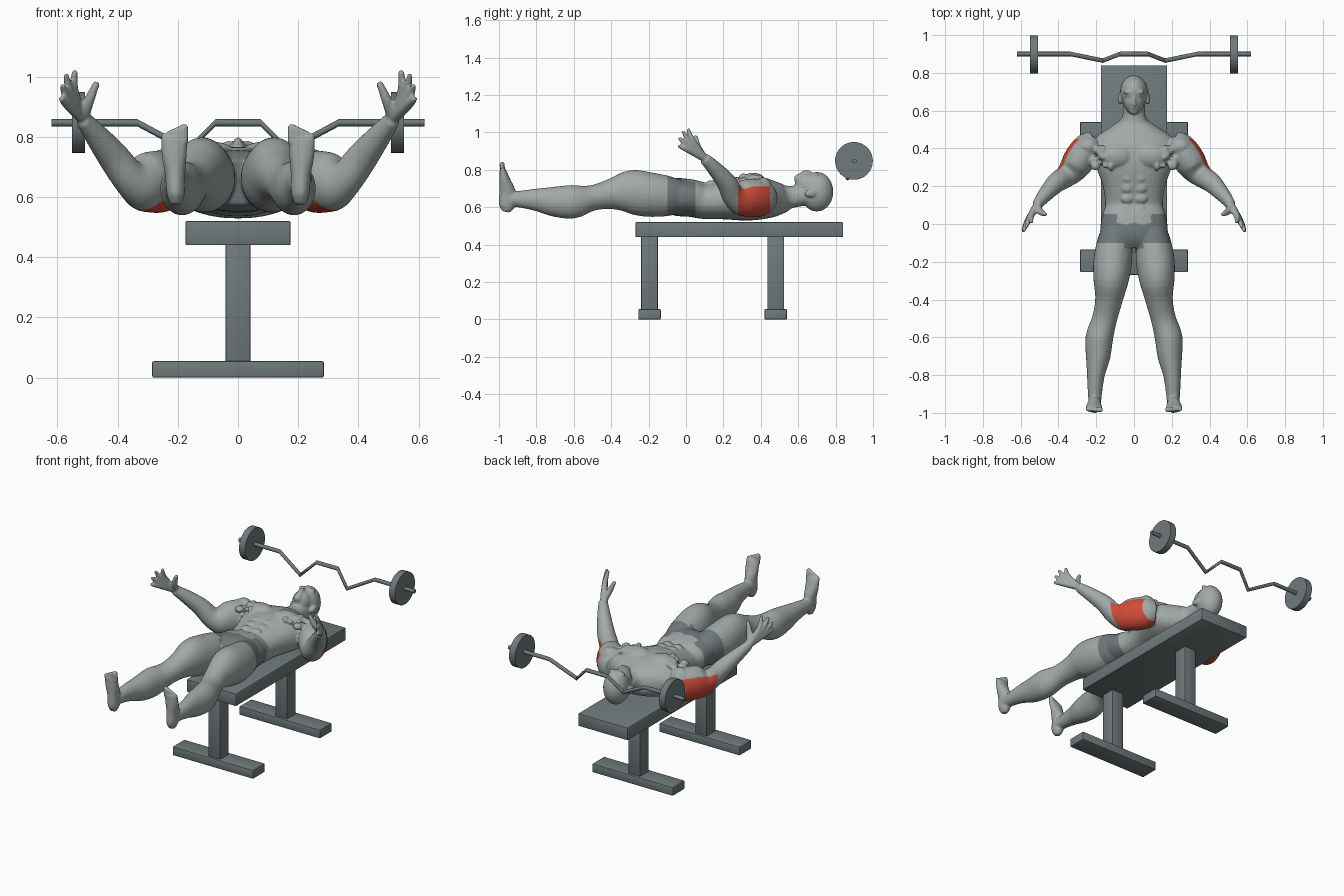
import bpy, bmesh, math, random
from mathutils import Vector, Matrix

cube = bpy.data.objects.get("Cube")
if cube:
    bpy.data.objects.remove(cube, do_unlink=True)


def material(name, rgb):
    m = bpy.data.materials.new(name)
    m.use_nodes = True
    m.diffuse_color = (*rgb, 1)
    m.node_tree.nodes["Principled BSDF"].inputs["Base Color"].default_value = (*rgb, 1)
    return m


SKIN = material("skin grey", (0.36, 0.40, 0.39))
DARK = material("dark grey", (0.16, 0.195, 0.20))
RED = material("muscle red", (0.62, 0.07, 0.04))


def finish(name, bm, mats, angle=35):
    bmesh.ops.recalc_face_normals(bm, faces=bm.faces)
    mesh = bpy.data.meshes.new(name)
    bm.to_mesh(mesh)
    bm.free()
    ob = bpy.data.objects.new(name, mesh)
    bpy.context.collection.objects.link(ob)
    for m in mats:
        mesh.materials.append(m)
    bpy.ops.object.select_all(action="DESELECT")
    ob.select_set(True)
    bpy.context.view_layer.objects.active = ob
    bpy.ops.object.shade_smooth_by_angle(angle=math.radians(angle))
    return ob


def smooth_stations(rows, steps):
    """Catmull-Rom interpolation through rows of (x, y, z, rx, ry)."""
    out = []
    for i in range(len(rows) - 1):
        p = [rows[max(0, min(len(rows) - 1, i + k))] for k in (-1, 0, 1, 2)]
        for s in range(steps):
            t = s / steps
            out.append([b + t / 2 * (c - a + t * (2 * a - 5 * b + 4 * c - d
                        + t * (3 * (b - c) + d - a))) for a, b, c, d in zip(*p)])
    return out + [list(rows[-1])]


def tube(bm, rows, sides=20, steps=4, power=1.0, signs=(1,)):
    """Closed loft along a path of elliptical sections."""
    rows = smooth_stations(rows, steps)
    centres = [Vector(r[:3]) for r in rows]
    for s in signs:
        rings = []
        for i, r in enumerate(rows):
            t = (centres[min(i + 1, len(rows) - 1)] - centres[max(i - 1, 0)]).normalized()
            a = Vector((1, 0, 0))
            a = (a - t * t.dot(a)).normalized()
            b = t.cross(a)
            ring = []
            for k in range(sides):
                ang = math.tau * k / sides
                c, d = math.cos(ang), math.sin(ang)
                p = centres[i] + a * r[3] * math.copysign(abs(c) ** power, c) \
                    + b * r[4] * math.copysign(abs(d) ** power, d)
                ring.append(bm.verts.new((p.x * s, p.y, p.z)))
            rings.append(ring)
        for lo, hi in zip(rings, rings[1:]):
            for k in range(sides):
                n = (k + 1) % sides
                bm.faces.new((lo[k], lo[n], hi[n], hi[k]))
        bm.faces.new(rings[0])
        bm.faces.new(rings[-1])


def blob(bm, centre, radii, signs=(1,)):
    for s in signs:
        mat = Matrix.Translation((centre[0] * s, *centre[1:])) @ Matrix.Diagonal((*radii, 1))
        bmesh.ops.create_uvsphere(bm, u_segments=20, v_segments=12, radius=1, matrix=mat)


def box(name, lo, hi):
    bm = bmesh.new()
    lo, hi = Vector(lo), Vector(hi)
    mat = Matrix.Translation((lo + hi) / 2) @ Matrix.Diagonal((*(hi - lo), 1))
    bmesh.ops.create_cube(bm, size=1, matrix=mat)
    bmesh.ops.bevel(bm, geom=bm.edges[:], offset=0.005, segments=2, affect="EDGES", profile=0.5)
    return finish(name, bm, [DARK])


# Bench
box("bench_pad", (-0.175, -0.27, 0.44), (0.175, 0.84, 0.52))
for label, y in (("front", -0.195), ("rear", 0.48)):
    box(label + "_post", (-0.042, y - 0.045, 0.05), (0.042, y + 0.045, 0.445))
    box(label + "_foot", (-0.285, y - 0.06, 0), (0.285, y + 0.06, 0.055))

# Bent curl bar and its plates
half = [(0.075, 0.9, 0.847), (0.165, 0.865, 0.756), (0.335, 0.9, 0.847), (0.62, 0.9, 0.847)]
path = [(-x, y, z) for x, y, z in reversed(half)] + half
bm = bmesh.new()
rings = []
for x, y, z in path:
    rings.append([bm.verts.new((x, y + 0.012 * math.cos(k * math.tau / 12),
                                z + 0.012 * math.sin(k * math.tau / 12))) for k in range(12)])
for lo, hi in zip(rings, rings[1:]):
    for k in range(12):
        bm.faces.new((lo[k], lo[k - 1], hi[k - 1], hi[k]))
bm.faces.new(rings[0])
bm.faces.new(rings[-1])
finish("curl_bar", bm, [DARK])
for label, x in (("left", 0.53), ("right", -0.53)):
    bm = bmesh.new()
    bmesh.ops.create_cone(bm, cap_ends=True, segments=40, radius1=0.101, radius2=0.101, depth=0.042,
                          matrix=Matrix.Translation((x, 0.898, 0.848)) @ Matrix.Rotation(math.pi / 2, 4, "Y"))
    finish(label + "_plate", bm, [DARK])

# Body masses, fused afterwards
BOTH = (1, -1)
bm = bmesh.new()
tube(bm, [(0, -0.12, 0.65, 0.11, 0.075), (0, -0.06, 0.655, 0.175, 0.1), (0, 0.03, 0.648, 0.172, 0.1),
          (0, 0.1, 0.632, 0.153, 0.095), (0, 0.2, 0.64, 0.165, 0.105), (0, 0.3, 0.647, 0.2, 0.118),
          (0, 0.39, 0.648, 0.225, 0.115), (0, 0.46, 0.645, 0.2, 0.1), (0, 0.52, 0.648, 0.115, 0.078),
          (0, 0.56, 0.655, 0.065, 0.06), (0, 0.64, 0.665, 0.058, 0.055)], 32, power=0.88)
blob(bm, (0.09, 0.36, 0.72), (0.1, 0.075, 0.065), BOTH)
for i in range(4):
    blob(bm, (0.036, 0.08 + 0.055 * i, 0.72 + 0.007 * i), (0.034, 0.027, 0.018), BOTH)

# Head and face
blob(bm, (0, 0.7, 0.683), (0.074, 0.088, 0.106))
blob(bm, (0, 0.65, 0.715), (0.056, 0.068, 0.068))
blob(bm, (0, 0.598, 0.752), (0.026, 0.02, 0.024))
blob(bm, (0, 0.645, 0.783), (0.011, 0.03, 0.016))
blob(bm, (0, 0.634, 0.785), (0.018, 0.009, 0.012))
blob(bm, (0, 0.614, 0.773), (0.022, 0.01, 0.012))
blob(bm, (0.03, 0.698, 0.773), (0.026, 0.01, 0.014), BOTH)
blob(bm, (0.028, 0.68, 0.765), (0.014, 0.008, 0.013), BOTH)
blob(bm, (0.074, 0.663, 0.675), (0.011, 0.032, 0.022), BOTH)

# Legs
tube(bm, [(0.09, -0.03, 0.655, 0.08, 0.09), (0.102, -0.1, 0.66, 0.094, 0.108),
          (0.113, -0.2, 0.668, 0.102, 0.119), (0.122, -0.3, 0.682, 0.093, 0.116),
          (0.133, -0.4, 0.67, 0.073, 0.082), (0.155, -0.5, 0.65, 0.066, 0.068),
          (0.183, -0.6, 0.63, 0.073, 0.089), (0.19, -0.7, 0.63, 0.065, 0.081),
          (0.202, -0.8, 0.64, 0.047, 0.06), (0.207, -0.9, 0.643, 0.037, 0.043),
          (0.207, -0.96, 0.64, 0.032, 0.038)], 28, signs=BOTH)
tube(bm, [(0.207, -0.962, 0.575, 0.016, 0.02), (0.207, -0.957, 0.61, 0.03, 0.043),
          (0.209, -0.955, 0.68, 0.034, 0.044), (0.212, -0.968, 0.74, 0.042, 0.031),
          (0.212, -0.98, 0.8, 0.045, 0.017)], signs=BOTH)
for i in range(5):
    x, top, r = 0.179 + 0.017 * i, 0.842 - 0.007 * i, 0.014 - 0.0015 * i
    tube(bm, [(x, -0.98, 0.78, r, r), (x, -0.983, top - 0.01, r, r), (x, -0.983, top, r / 2, r / 2)],
         10, signs=BOTH)

# Arms
tube(bm, [(0.2, 0.43, 0.65, 0.07, 0.075), (0.245, 0.4, 0.65, 0.083, 0.1), (0.29, 0.34, 0.65, 0.085, 0.102),
          (0.325, 0.29, 0.648, 0.075, 0.09), (0.365, 0.25, 0.67, 0.058, 0.062),
          (0.415, 0.215, 0.735, 0.052, 0.053), (0.475, 0.15, 0.81, 0.038, 0.04),
          (0.515, 0.1, 0.86, 0.026, 0.03)], 24, signs=BOTH)
blob(bm, (0.245, 0.41, 0.67), (0.072, 0.06, 0.09), BOTH)

# Lumpy muscle ends on the chest and biceps
random.seed(4)
for i in range(14):
    x = random.uniform(0.1, 0.32)
    blob(bm, (x, random.uniform(0.3, 0.4), 0.76 - 0.25 * abs(x - 0.12)),
         [random.uniform(0.012, 0.028) for k in range(3)], BOTH)

# Hands
wrist = (0.515, 0.1, 0.86)
knuckles = [(0.545, 0.04, 0.948), (0.556, 0.025, 0.94), (0.564, 0.012, 0.926), (0.568, 0.005, 0.91)]
tips = [(0.542, 0.01, 1.02), (0.572, -0.018, 1.008), (0.585, -0.038, 0.972), (0.588, -0.042, 0.928)]
for k, t in zip(knuckles, tips):
    tube(bm, [(*wrist, 0.02, 0.02), (*k, 0.017, 0.017), (*t, 0.009, 0.009)], 10, signs=BOTH)
tube(bm, [(*wrist, 0.02, 0.02), (0.495, 0.065, 0.92, 0.018, 0.018),
          (0.468, 0.05, 0.982, 0.011, 0.011)], 10, signs=BOTH)

# Fuse and relax the masses into one skin
body = finish("body", bm, [SKIN, DARK, RED])
fuse = body.modifiers.new("fuse", "REMESH")
fuse.mode = "VOXEL"
fuse.voxel_size = 0.006
relax = body.modifiers.new("relax", "SMOOTH")
relax.iterations = 4
bpy.ops.object.modifier_apply(modifier="fuse")
bpy.ops.object.modifier_apply(modifier="relax")

# Shorts and highlighted triceps
bm = bmesh.new()
bm.from_mesh(body.data)
for y in (-0.1, 0.052):
    bmesh.ops.bisect_plane(bm, geom=bm.verts[:] + bm.edges[:] + bm.faces[:], plane_co=(0, y, 0),
                           plane_no=(0, 1, 0))
arm_top, arm_end = Vector((0.245, 0.41, 0.65)), Vector((0.345, 0.265, 0.65))
arm = arm_end - arm_top
outward = Vector((0.6, 0.35, -0.7))
for f in bm.faces:
    f.smooth = True
    f.material_index = 0
    c = f.calc_center_median()
    c.x = abs(c.x)
    belly = c.z > 0.7 and c.x < 0.09 and c.y > -0.005 + 0.3 * abs(c.x - 0.045)
    crotch = -0.1 if c.x > 0.05 else -0.13
    if crotch < c.y < 0.052 and c.x < 0.21 and not belly:
        f.material_index = 1
    elif c.x > 0.2 and 0.28 < c.y < 0.45 and c.z < 0.73:
        axis = arm_top + arm * ((c - arm_top).dot(arm) / arm.length_squared)
        if (c - axis).dot(outward) > 0:
            f.material_index = 2
bm.to_mesh(body.data)
bm.free()
